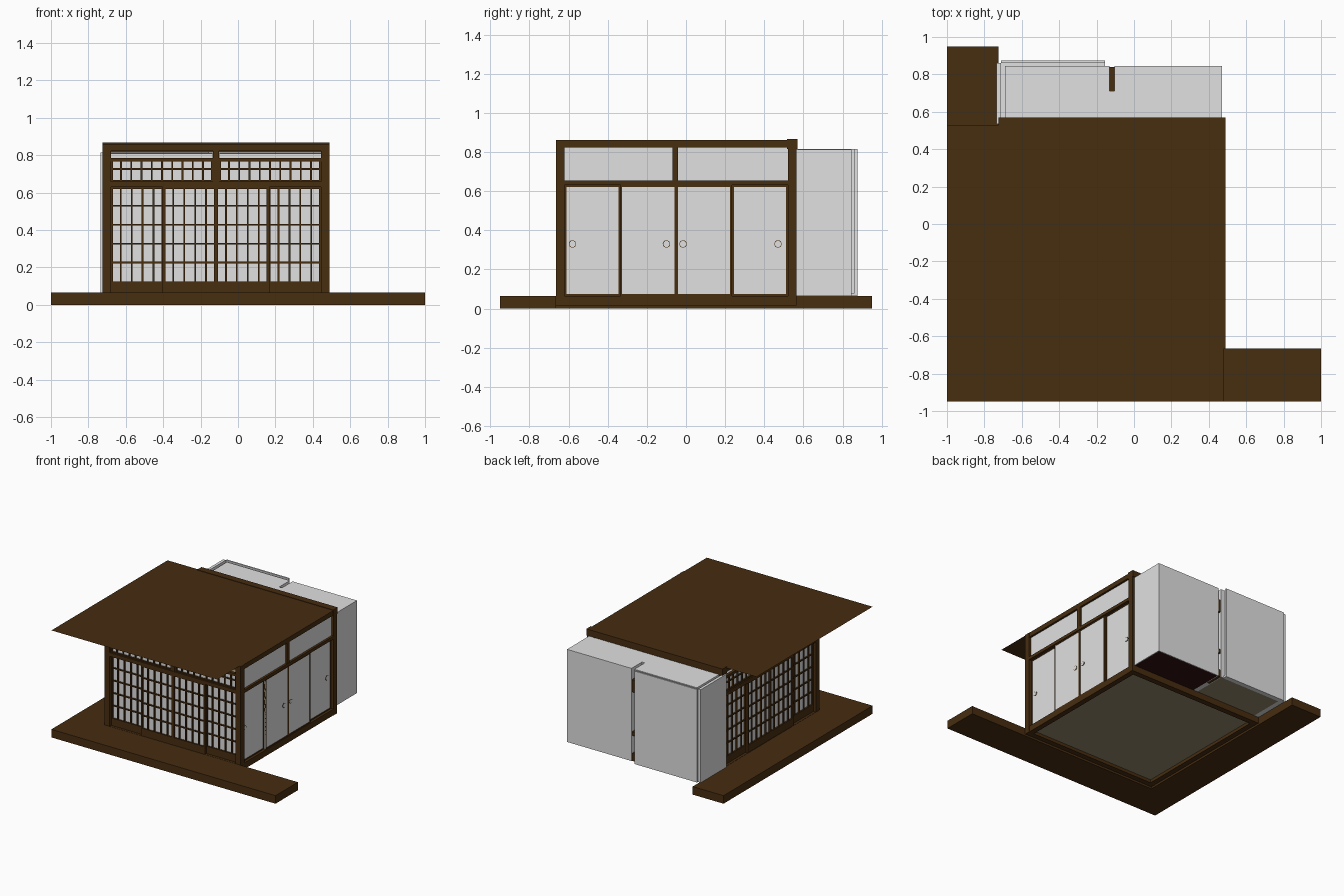
import bpy, bmesh, math
from mathutils import Matrix, Vector

cube = bpy.data.objects.get("Cube")
if cube:
    bpy.data.objects.remove(cube, do_unlink=True)


def material(name, rgb):
    m = bpy.data.materials.new(name)
    m.use_nodes = True
    m.diffuse_color = (*rgb, 1)
    m.node_tree.nodes["Principled BSDF"].inputs["Base Color"].default_value = (*rgb, 1)
    return m


wood = material("dark brown wood", (0.063, 0.026, 0.005))
white = material("white paper", (0.75, 0.75, 0.75))
straw = material("straw mat", (0.30, 0.25, 0.15))
lacquer = material("dark lacquer", (0.03, 0.005, 0.005))


def boxes(name, mat, items):
    """One object made of boxes, each given by two opposite corners."""
    bm = bmesh.new()
    for a, b in items:
        a, b = Vector(a), Vector(b)
        size = [max(abs(v), 0.001) for v in b - a]
        bmesh.ops.create_cube(bm, size=1, matrix=Matrix.Translation((a + b) / 2) @ Matrix.Diagonal((*size, 1)))
    me = bpy.data.meshes.new(name)
    bm.to_mesh(me)
    bm.free()
    me.materials.append(mat)
    ob = bpy.data.objects.new(name, me)
    bpy.context.collection.objects.link(ob)
    return ob


# Heights and room outline
DECK, LINTEL, TOP = 0.065, 0.63, 0.86
X0, X1, Y0, Y1 = -0.725, 0.49, -0.665, 0.565
POST = 0.045

# L-shaped veranda
boxes("front_veranda", wood, [((-1, -0.95, 0), (1, Y0, DECK))])
boxes("side_veranda", wood, [((-1, Y0, 0), (X0, 0.95, DECK))])

# Flat eaves and ceiling sheet
bm = bmesh.new()
bm.faces.new([bm.verts.new((x, y, TOP + 0.003)) for x, y in ((-1, -0.95), (0.48, -0.95), (0.48, 0.53), (-1, 0.53))])
mesh = bpy.data.meshes.new("roof")
bm.to_mesh(mesh)
bm.free()
mesh.materials.append(wood)
bpy.context.collection.objects.link(bpy.data.objects.new("roof", mesh))

# Posts, sills and top beams
boxes("corner_posts", wood, [((x, y, 0.015), (x + POST, y + POST, TOP))
                             for x in (X0, X1 - POST) for y in (Y0, Y1 - POST)])
for z0, z1, label in ((0.015, DECK, "sills"), (0.822, TOP, "top_beams")):
    boxes(label, wood, [((X0, Y0 + 0.002, z0), (X1, Y0 + POST, z1)),
                        ((X0, Y1 - POST, z0), (X1, Y1, z1)),
                        ((X0 + 0.002, Y0, z0), (X0 + POST, Y1, z1)),
                        ((X1 - POST, Y0, z0), (X1 - 0.002, Y1, z1))])
boxes("rear_ridge_beam", wood, [((X0, Y1 - 0.05, 0.815), (X1, Y1 + 0.005, TOP + 0.007))])

# Mat floor
boxes("mat_floor", straw, [((X0 + POST, Y0 + POST, 0.04), (X1 - POST, Y1 - POST, DECK))])


def grid(place, u0, u1, z0, z1, cols, rows, d, edge, foot, bar=0.009):
    """Frame and lattice bars of one screen, at depth d."""
    parts = [place(u0, u0 + edge, d, d + 0.02, z0, z1), place(u1 - edge, u1, d, d + 0.02, z0, z1),
             place(u0, u1, d, d + 0.02, z0, z0 + foot), place(u0, u1, d, d + 0.02, z1 - 0.01, z1)]
    for i in range(1, cols):
        u = u0 + (u1 - u0) * i / cols
        parts.append(place(u - bar / 2, u + bar / 2, d + 0.002, d + 0.013, z0 + foot, z1))
    for i in range(1, rows):
        z = z0 + foot + (z1 - z0 - foot) * i / rows
        parts.append(place(u0, u1, d + 0.003, d + 0.013, z - bar / 2, z + bar / 2))
    return parts


def screen_wall(name, place, start, end):
    """Four lattice screens under a lintel, with two transom lattices above."""
    mid = (start + end) / 2
    bars = [place(start, end, 0, POST, LINTEL, 0.66),
            place(mid - 0.015, mid + 0.015, 0.003, POST, 0.66, 0.825)]
    paper = []
    step = (end - start) / 4
    for i in range(4):
        u0, u1 = start + i * step, start + (i + 1) * step
        d = 0.022 if i in (0, 3) else 0.004
        bars += grid(place, u0 - 0.005, u1 + 0.005, DECK, LINTEL, 5, 5, d, 0.016, 0.06)
        paper.append(place(u0, u1, d + 0.013, d + 0.016, DECK, LINTEL))
    for u0, u1 in ((start, mid - 0.015), (mid + 0.015, end)):
        bars += grid(place, u0, u1, 0.66, 0.785, 10, 2, 0.01, 0.012, 0.008)
        bars.append(place(u0, u1, 0.008, 0.032, 0.765, 0.785))
        paper.append(place(u0, u1, 0.023, 0.026, 0.66, 0.78))
    boxes(name + "_lattice", wood, bars)
    boxes(name + "_paper", white, paper)


def on_front(u0, u1, d0, d1, z0, z1):
    return (u0, Y0 + d0, z0), (u1, Y0 + d1, z1)


def on_left_side(u0, u1, d0, d1, z0, z1):
    return (X0 + d0, u0, z0), (X0 + d1, u1, z1)


screen_wall("front_screens", on_front, X0 + POST, X1 - POST)
screen_wall("side_screens", on_left_side, Y0 + POST, Y1 - POST)

# Solid sliding doors with transom panels on the other side
s, e = Y0 + POST, Y1 - POST
step = (e - s) / 4
frames = [((X1 - POST, s, LINTEL), (X1, e, 0.655)), ((X1 - POST, -0.07, 0.65), (X1 - 0.002, -0.04, 0.825))]
panels = [((X1 - 0.028, s, 0.65), (X1 - 0.018, e, 0.825))]
for i in range(4):
    y0, y1 = s + i * step, s + (i + 1) * step
    x = X1 - (0.022 if i in (0, 3) else 0.006)
    panels.append(((x - 0.013, y0, DECK), (x - 0.003, y1, LINTEL)))
    for a, b in ((y0, y0 + 0.009), (y1 - 0.009, y1)):
        frames.append(((x - 0.016, a, DECK), (x, b, LINTEL)))
    for z in (DECK, LINTEL - 0.009):
        frames.append(((x - 0.016, y0, z), (x, y1, z + 0.009)))
boxes("sliding_door_frames", wood, frames)
boxes("sliding_door_panels", white, panels)

# Round door pulls: pale disc inside a thin dark rim
for i, y in enumerate((-0.58, -0.10, -0.015, 0.47)):
    x = X1 - (0.025 if i in (0, 3) else 0.009)
    for label, r, depth, mat in (("rim", 0.019, 0.004, wood), ("pull", 0.016, 0.007, white)):
        bpy.ops.mesh.primitive_cylinder_add(vertices=20, radius=r, depth=depth, location=(x, y, 0.33),
                                            rotation=(0, math.pi / 2, 0))
        ob = bpy.context.object
        ob.name = f"door_{label}_{i + 1}"
        ob.data.materials.append(mat)


def alcove(name, x0, x1, depth, floor):
    """Open-fronted recess: back, sides, top and floor."""
    t, top = 0.006, 0.812
    boxes(name + "_walls", white, [((x0, depth - t, DECK), (x1, depth, top)),
                                   ((x0, Y1, DECK), (x0 + t, depth, top)),
                                   ((x1 - t, Y1, DECK), (x1, depth, top)),
                                   ((x0, Y1, top - t), (x1, depth, top))])
    boxes(name + "_floor", floor, [((x0 + t, Y1, DECK), (x1 - t, depth - t, DECK + 0.015))])


# Two rear alcoves, with outer window plates on one of them
alcove("board_alcove", -0.105, 0.47, 0.845, lacquer)
alcove("mat_alcove", -0.69, -0.13, 0.845, straw)
boxes("outer_window_plates", white, [((-0.71, 0.862, DECK), (-0.155, 0.875, 0.815)),
                                     ((-0.735, Y1 - 0.03, DECK), (-0.712, 0.862, 0.815))])
boxes("plate_base_strips", white, [((-0.71, 0.845, DECK), (-0.155, 0.862, 0.08)),
                                   ((-0.712, Y1, DECK), (-0.69, 0.862, 0.08))])

# Divider and shelf ends between the alcoves
boxes("alcove_divider", white, [((-0.13, Y1, DECK), (-0.105, 0.71, 0.812))])
boxes("shelf_ends", wood, [((-0.13, 0.71, z), (-0.105, 0.84, z + h))
                           for z, h in ((0.62, 0.1), (0.27, 0.03), (DECK, 0.06))])
